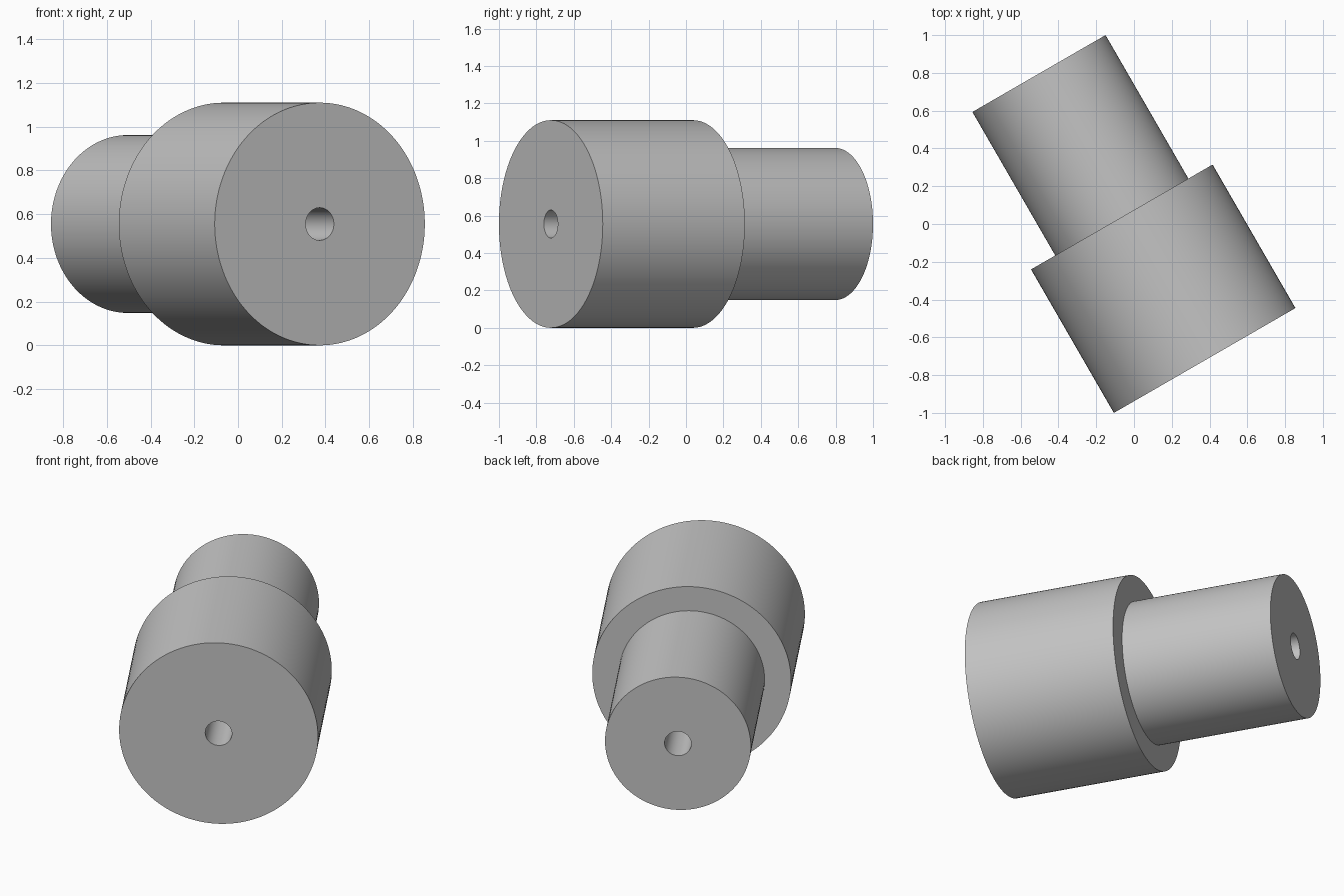
import bpy
import bmesh
import math
from mathutils import Matrix, Vector

cube = bpy.data.objects.get("Cube")
if cube:
    bpy.data.objects.remove(cube, do_unlink=True)

# Plain grey material
grey = bpy.data.materials.new("grey")
grey.use_nodes = True
colour = (0.55, 0.55, 0.55, 1.0)
grey.diffuse_color = colour
grey.node_tree.nodes["Principled BSDF"].inputs["Base Color"].default_value = colour

# Main dimensions
wide, narrow, bore = 0.555, 0.407, 0.0745
length = 1.754
step = length / 2
segments = 128

# Closed half-section (radius, distance along axis), revolved around y
profile = [(bore, 0), (wide, 0), (wide, step),
           (narrow, step), (narrow, length), (bore, length)]

bm = bmesh.new()
verts = [bm.verts.new((r, d, 0)) for r, d in profile]
edges = [bm.edges.new((verts[i - 1], verts[i])) for i in range(len(verts))]
bmesh.ops.spin(bm, geom=verts + edges, cent=(0, 0, 0), axis=(0, 1, 0),
               angle=math.tau, steps=segments, use_duplicate=False)
bmesh.ops.remove_doubles(bm, verts=bm.verts, dist=0.0001)
bmesh.ops.recalc_face_normals(bm, faces=bm.faces)

# Turn the axis and set the shaft on the ground
place = Matrix.Translation(Vector((0.374, -0.7225, wide)))
bm.transform(place @ Matrix.Rotation(math.radians(30), 4, "Z"))

mesh = bpy.data.meshes.new("stepped_shaft")
bm.to_mesh(mesh)
bm.free()
mesh.materials.append(grey)
shaft = bpy.data.objects.new("stepped_shaft", mesh)
bpy.context.collection.objects.link(shaft)

# Smooth the round walls, keep the rims sharp
bpy.ops.object.select_all(action="DESELECT")
shaft.select_set(True)
bpy.context.view_layer.objects.active = shaft
bpy.ops.object.shade_smooth_by_angle(angle=math.radians(30))
